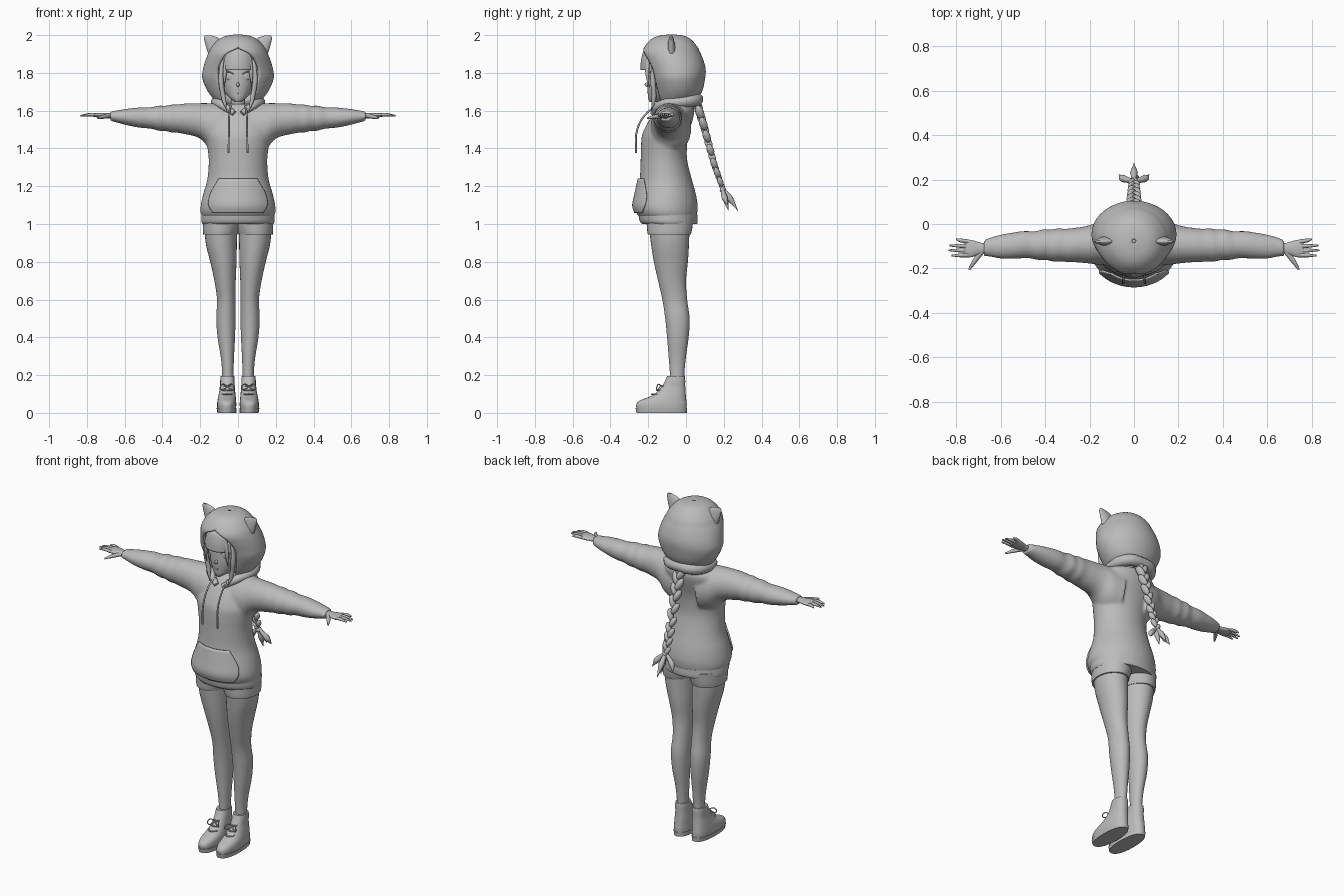
import bpy, bmesh, math
from mathutils import Vector

cube = bpy.data.objects.get("Cube")
if cube:
    bpy.data.objects.remove(cube, do_unlink=True)

grey = bpy.data.materials.new("plain grey")
grey.use_nodes = True
COLOUR = (0.5, 0.5, 0.5, 1)
grey.diffuse_color = COLOUR
for node in grey.node_tree.nodes:
    if node.type == 'BSDF_PRINCIPLED':
        node.inputs["Base Color"].default_value = COLOUR
SIDES = (("left", 1), ("right", -1))


def add_object(name, data):
    obj = bpy.data.objects.new(name, data)
    bpy.context.scene.collection.objects.link(obj)
    data.materials.append(grey)
    return obj


def refine(rows, steps):
    """Catmull-Rom interpolation between section rows."""
    rows = [tuple(r) + (0,) * (6 - len(r)) for r in rows]
    out = []
    for i in range(len(rows) - 1):
        quad = rows[max(i - 1, 0)], rows[i], rows[i + 1], rows[min(i + 2, len(rows) - 1)]
        for k in range(steps):
            t = k / steps
            out.append([b + t / 2 * (c - a + t * (2*a - 5*b + 4*c - d + t * (3*(b - c) + d - a)))
                        for a, b, c, d in zip(*quad)])
    return out + [list(rows[-1])]


def loft(name, rows, axis='Z', side=1, n=32, power=1, mode='full', ripple=0, steps=4, thick=0):
    """Skin of oval sections: position, then low and high of both cross directions, then arc half-width."""
    bm = bmesh.new()
    rings = []
    for t, u0, u1, v0, v1, w in refine(rows, steps):
        ur, vr = (u1 - u0) / 2, (v1 - v0) / 2
        gap = math.asin(min(max(w / max(ur, 1e-6), 0), 1))
        start, end = (-gap, gap) if mode == 'front' else (gap, 2 * math.pi - gap)
        ring = []
        for k in range(n + 1):
            a = start + (end - start) * k / n
            s, c = math.sin(a), math.cos(a)
            fade = min(1, max(0, 4 * (t - 0.22)))
            f = 1 + ripple * fade * math.sin(60 * t + 9 * math.sin(17 * t) / 4 + s)
            u = (u0 + u1) / 2 + f * ur * math.copysign(abs(s) ** power, s)
            v = (v0 + v1) / 2 - f * vr * math.copysign(abs(c) ** power, c)
            p = (u, v, t) if axis == 'Z' else (t, u, v)
            ring.append(bm.verts.new((p[0] * side, p[1], p[2])))
        rings.append(ring)
    for low, high in zip(rings, rings[1:]):
        for k in range(n):
            bm.faces.new((low[k], low[k + 1], high[k + 1], high[k]))
    if mode == 'full':
        bm.faces.new(rings[0][:-1])
        bm.faces.new(rings[-1][:-1])
    bmesh.ops.remove_doubles(bm, verts=bm.verts, dist=1e-5)
    bmesh.ops.recalc_face_normals(bm, faces=bm.faces)
    mesh = bpy.data.meshes.new(name)
    bm.to_mesh(mesh)
    bm.free()
    obj = add_object(name, mesh)
    if thick:
        shell = obj.modifiers.new("thickness", 'SOLIDIFY')
        shell.thickness, shell.offset = thick, 0
    return obj


def sym(rows):
    """Rows of height, half width, front, back become full section rows."""
    return [(r[0], -r[1], r[1]) + tuple(r[2:]) for r in rows]


def tube(name, points, depth, radii=None, side=1):
    curve = bpy.data.curves.new(name, 'CURVE')
    curve.dimensions = '3D'
    curve.bevel_depth, curve.bevel_resolution, curve.resolution_u = depth, 2, 6
    curve.use_fill_caps = True
    spline = curve.splines.new('BEZIER')
    spline.bezier_points.add(len(points) - 1)
    for i, (bp, p) in enumerate(zip(spline.bezier_points, points)):
        bp.co = (p[0] * side, p[1], p[2])
        bp.handle_left_type = bp.handle_right_type = 'AUTO'
        bp.radius = radii[i] if radii else 1
    return add_object(name, curve)


def blob(name, loc, scale, rot=(0, 0, 0)):
    bm = bmesh.new()
    bmesh.ops.create_uvsphere(bm, u_segments=16, v_segments=10, radius=1)
    mesh = bpy.data.meshes.new(name)
    bm.to_mesh(mesh)
    bm.free()
    obj = add_object(name, mesh)
    obj.location, obj.scale, obj.rotation_euler = loc, scale, rot
    return obj


# Hoodie: body and sleeves fused into one skin
body = loft("hoodie", sym([
    (1.03, .185, -.24, .055), (1.06, .198, -.265, .06), (1.1, .197, -.275, .062),
    (1.16, .184, -.262, .052), (1.24, .162, -.245, .03), (1.34, .155, -.24, .006),
    (1.42, .165, -.238, .006), (1.48, .178, -.23, .015), (1.55, .18, -.195, .035),
    (1.6, .17, -.16, .045), (1.635, .12, -.13, .035)]), n=48)
SLEEVE = [(.08, -.19, .03, 1.37, 1.64), (.15, -.185, .015, 1.4, 1.64), (.2, -.178, -.005, 1.452, 1.64),
          (.27, -.172, -.018, 1.474, 1.638), (.36, -.168, -.022, 1.487, 1.63), (.45, -.158, -.03, 1.5, 1.622),
          (.55, -.155, -.04, 1.517, 1.612), (.62, -.152, -.05, 1.53, 1.606), (.675, -.145, -.074, 1.545, 1.597)]
sleeves = [loft("sleeve", SLEEVE, 'X', s, ripple=.05, steps=9) for _, s in SIDES]
bpy.ops.object.select_all(action='DESELECT')
for part in sleeves + [body]:
    part.select_set(True)
bpy.context.view_layer.objects.active = body
bpy.ops.object.join()
fuse = body.modifiers.new("fuse", 'REMESH')
fuse.mode, fuse.voxel_size, fuse.use_smooth_shade = 'VOXEL', .009, True
soften = body.modifiers.new("soften", 'SMOOTH')
soften.factor, soften.iterations = .5, 5

# Hem, pocket, collar and cords
loft("hoodie_hem", sym([(1.0, .188, -.232, .058), (1.015, .194, -.245, .062), (1.05, .192, -.252, .06)]), n=48)
loft("front_pocket", sym([
    (1.06, .2, -.27, .06, .13), (1.1, .199, -.281, .06, .155), (1.16, .186, -.269, .05, .145),
    (1.24, .165, -.252, .03, .1)]), mode='front', thick=.008)
tube("hood_collar", [(-.02, -.175, 1.585), (-.085, -.135, 1.63), (-.115, -.04, 1.645), (-.08, .04, 1.655),
                     (0, .06, 1.66), (.08, .04, 1.655), (.115, -.04, 1.645), (.085, -.135, 1.63),
                     (.02, -.175, 1.585)], .03, [.5, .8, 1, 1.1, 1.1, 1.1, 1, .8, .5])
for label, s in SIDES:
    tube(label + "_cord", [(.04, -.155, 1.625), (.046, -.21, 1.585), (.048, -.258, 1.5), (.05, -.265, 1.375)],
         .005, side=s)

# Hood and ears
loft("hood", sym([
    (1.645, .105, -.15, .04, .07), (1.7, .152, -.165, .078, .088), (1.77, .183, -.185, .095, .103),
    (1.82, .179, -.2, .098, .105), (1.87, .165, -.217, .085, .085), (1.905, .15, -.226, .07, .055),
    (1.935, .134, -.215, .055, 0), (1.97, .102, -.185, .025, 0), (1.99, .062, -.145, -.01, 0),
    (1.998, .008, -.085, -.07, 0)]), n=56, mode='open', thick=.012)
for label, s in SIDES:
    loft(label + "_ear", [
        (1.88, .08, .152, -.1, -.052), (1.93, .082, .167, -.098, -.055), (1.96, .088, .175, -.095, -.06),
        (1.985, .105, .18, -.09, -.067), (1.999, .145, .174, -.084, -.074)], side=s, n=20)

# Head and neck
loft("head", sym([
    (1.645, .014, -.192, -.15), (1.665, .042, -.2, -.1), (1.7, .072, -.203, -.03), (1.75, .09, -.205, 0),
    (1.82, .097, -.2, .03), (1.9, .08, -.17, .02), (1.93, .03, -.12, 0)]))
loft("neck", sym([(1.52, .05, -.12, -.02), (1.62, .038, -.11, -.03), (1.7, .04, -.115, -.02)]))
blob("nose", (0, -.205, 1.738), (.008, .014, .012))
tube("mouth", [(-.014, -.2, 1.696), (0, -.204, 1.694), (.014, -.2, 1.696)], .002)
for label, s in SIDES:
    blob(label + "_eye", (s * .05, -.187, 1.783), (.024, .006, .02), (0, 0, s * .4))
    tube(label + "_eyelid", [(.024, -.203, 1.795), (.05, -.195, 1.806), (.076, -.168, 1.793)], .003, side=s)

# Hair: fringe, face locks
loft("fringe", sym([(1.815, .1, -.236, .0, .062), (1.86, .1, -.234, 0, .068), (1.91, .09, -.222, 0, .06),
                    (1.925, .07, -.2, 0, .04)]), mode='front', thick=.01)
for label, s in SIDES:
    tube(label + "_inner_lock", [(.062, -.2, 1.88), (.07, -.205, 1.8), (.072, -.195, 1.72)], .011, [1, 1, .1], s)
    tube(label + "_outer_lock", [(.082, -.17, 1.87), (.09, -.175, 1.76), (.075, -.17, 1.66),
                                 (.06, -.185, 1.6)], .014, [.8, 1, .9, .1], s)

# Braid: overlapping strands on alternate sides, then tie and tuft
path = [Vector(p) for p in ((0, .055, 1.65), (0, .1, 1.5), (0, .148, 1.32), (0, .19, 1.2))]
COUNT = 16
for i in range(COUNT):
    f = i / (COUNT - 1) * (len(path) - 1)
    k = min(int(f), len(path) - 2)
    p = path[k].lerp(path[k + 1], f - k)
    s, size = (-1) ** i, 1 - .4 * i / COUNT
    blob("braid_strand", p + Vector((s * .015 * size, 0, 0)), (.021 * size, .024 * size, .043 * size),
         (.32, s * .42, 0))
blob("braid_tie", (0, .195, 1.182), (.017, .017, .014), (.4, 0, 0))
for tip in ((0, .275, 1.07), (.068, .222, 1.1), (-.068, .222, 1.1), (.01, .225, 1.07)):
    middle = (tip[0] * .75, .19 + (tip[1] - .19) * .5, 1.135)
    tube("braid_tuft", [(0, .192, 1.19), middle, tip], .017, [.5, 1, .05])

# Hands, legs and shoes
FINGERS = ((-.079, .8, -.068), (-.1, .83, -.097), (-.12, .835, -.118), (-.14, .82, -.142))
for label, s in SIDES:
    loft(label + "_palm", [
        (.64, -.13, -.09, 1.555, 1.59), (.69, -.136, -.084, 1.56, 1.587), (.73, -.149, -.072, 1.562, 1.588),
        (.765, -.15, -.07, 1.568, 1.584)], 'X', s, 20)
    for knuckle, tip_x, tip_y in FINGERS:
        tube(label + "_finger", [(.745, knuckle, 1.576), (.78, (knuckle + tip_y) / 2, 1.579),
                                 (tip_x, tip_y, 1.573)], .0095, [1, .95, .4], s)
    tube(label + "_thumb", [(.685, -.125, 1.572), (.718, -.168, 1.567), (.742, -.205, 1.56)], .012, [1, .9, .4], s)
    loft(label + "_leg", [
        (.15, .025, .085, -.085, -.01), (.22, .024, .084, -.086, -.008), (.3, .021, .092, -.092, 0),
        (.4, .016, .108, -.1, .014), (.5, .013, .115, -.11, .019), (.6, .013, .111, -.125, .006),
        (.7, .012, .125, -.148, 0), (.8, .008, .147, -.17, .01), (.9, .006, .171, -.186, .016),
        (1.02, .004, .18, -.2, .02)], side=s)
    loft(label + "_shorts_leg", [
        (.945, .003, .184, -.202, .026), (.97, -.005, .186, -.206, .032), (1.03, -.02, .186, -.21, .04)], side=s)
    loft(label + "_shoe", [
        (.022, .01, .11, -.262, .003), (.045, .009, .111, -.263, .004), (.065, .01, .109, -.245, .002),
        (.085, .012, .105, -.195, 0), (.105, .014, .101, -.16, -.002), (.14, .017, .095, -.128, -.004),
        (.175, .018, .094, -.108, -.004), (.195, .02, .092, -.1, -.006)], side=s, power=.85)
    loft(label + "_sole", [(0, .009, .109, -.262, .004), (.025, .007, .113, -.267, .006)],
         side=s, power=.85, steps=1)
    for y, z in ((-.18, .098), (-.152, .118), (-.13, .142)):
        tube(label + "_lace", [(.028, y + .03, z), (.057, y - .002, z + .002), (.086, y + .03, z)], .004, side=s)
    for d in (-1, 1):
        tube(label + "_lace_bow", [(.057, -.132, .142), (.057 + d * .028, -.148, .15), (.057 + d * .034, -.155, .125),
                                   (.057, -.136, .138)], .003, side=s)

# Smooth shading with kept edges
bpy.ops.object.select_all(action='DESELECT')
for obj in bpy.context.scene.objects:
    if obj.type == 'MESH' and grey.name in obj.data.materials:
        obj.select_set(True)
        bpy.context.view_layer.objects.active = obj
bpy.ops.object.shade_smooth_by_angle(angle=math.radians(45))
